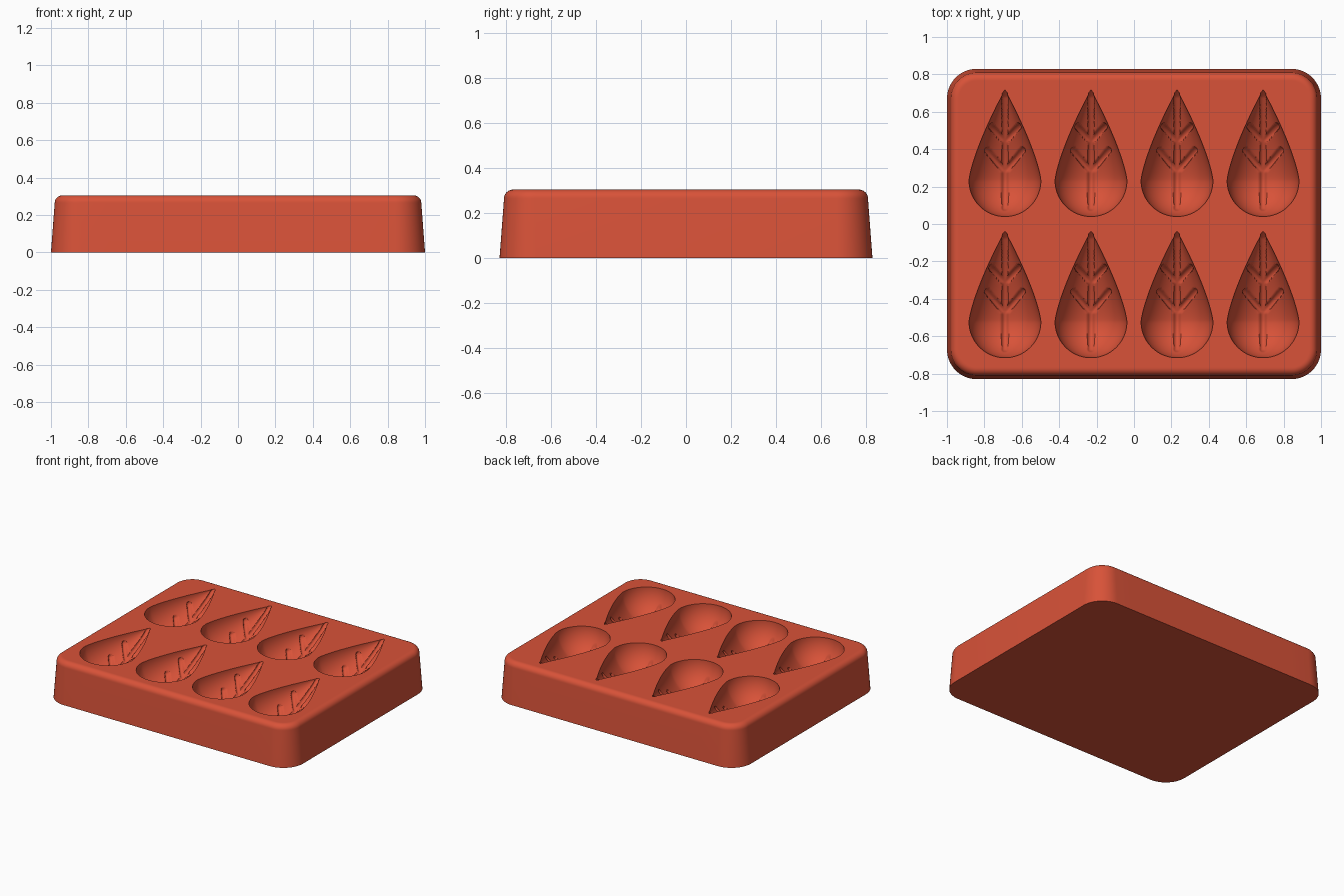
import bpy, bmesh, math
from mathutils import Vector
from mathutils.geometry import intersect_point_line

cube = bpy.data.objects.get("Cube")
if cube:
    bpy.data.objects.remove(cube)

HEIGHT = 0.305
RADIUS, TIP = 0.192, 0.485      # leaf half width, length from widest point to tip
VEIN = 0.016                    # groove radius
COLUMNS = (-0.69, -0.23, 0.23, 0.69)
ROWS = (-0.523, 0.232)
CORNER = 14                     # segments in each rounded corner
ARC = 80                        # segments across a bowl


def rounded_rect(inset, z):
    """Counterclockwise outline with extra points where the leaf axes meet it."""
    hx, hy, r = 1 - inset, 0.83 - inset, 0.16 - inset
    points = []
    for q, (sx, sy) in enumerate(((1, 1), (-1, 1), (-1, -1), (1, -1))):
        for i in range(CORNER + 1):
            a = (q + i / CORNER) * math.pi / 2
            points.append((sx * (hx - r) + r * math.cos(a), sy * (hy - r) + r * math.sin(a), z))
        if q in (0, 2):
            points += [(-sx * x, sy * hy, z) for x in COLUMNS]
    return points


def half_width(y):
    if y < 0:
        return math.sqrt(max(RADIUS ** 2 - y * y, 0))
    return RADIUS * (1 - (y / TIP) ** 1.35)


def vein_path(start, end, steps):
    """Points along a vein, laid on the surface of the bowl."""
    path = []
    for i in range(steps + 1):
        x, y = Vector(start).lerp(Vector(end), i / steps)
        path.append(Vector((x, y, -math.sqrt(max(half_width(y) ** 2 - x * x, 0)))))
    return list(zip(path, path[1:]))


def distance(point, segments):
    best = 1
    for a, b in segments:
        t = intersect_point_line(point, a, b)[1]
        best = min(best, (point - a.lerp(b, min(max(t, 0), 1))).length)
    return best


# Midrib and two pairs of side veins
veins = vein_path((0, -0.15), (0, TIP - 0.01), 24)
for side in (-1, 1):
    veins += vein_path((0, 0.05), (side * 0.095, 0.165), 8)
    veins += vein_path((0, 0.21), (side * 0.075, 0.295), 8)

# Leaf bowl: half of a revolved teardrop, pushed outward along the veins
stations = [-RADIUS * math.cos(math.pi / 2 * i / 36) for i in range(1, 36)]
stations += [TIP * i / 72 for i in range(72)]
bowl = []
for y in stations:
    w = half_width(y)
    row = []
    for k in range(ARC + 1):
        a = math.pi * (k / ARC - 0.5)
        direction = Vector((math.sin(a), 0, -math.cos(a)))
        d = distance(Vector((0, y, 0)) + direction * w, veins)
        groove = math.sqrt(max(VEIN ** 2 - d * d, 0)) * min(1, w / 0.02)
        point = Vector((0, y, 0)) + direction * (w + groove)
        if k in (0, ARC):
            point.z = 0
        row.append(point)
    bowl.append(row)


def add_bowl(bm, x, y):
    """Add one cavity and return its left and right rims, blunt end to tip."""
    centre = Vector((x, y, HEIGHT))
    heel = bm.verts.new(centre + Vector((0, -RADIUS, 0)))
    tip = bm.verts.new(centre + Vector((0, TIP, 0)))
    grid = [[bm.verts.new(centre + p) for p in row] for row in bowl]
    for k in range(ARC):
        bm.faces.new((heel, grid[0][k], grid[0][k + 1]))
        bm.faces.new((tip, grid[-1][k + 1], grid[-1][k]))
        for a, b in zip(grid, grid[1:]):
            bm.faces.new((a[k], b[k], b[k + 1], a[k + 1]))
    return [[heel] + [row[k] for row in grid] + [tip] for k in (0, -1)]


# Tray body: drafted walls and a rounded upper edge
bm = bmesh.new()
levels = [(0, 0), (0.02, HEIGHT - 0.04)]
for k in range(1, 9):
    a = k * math.pi / 16
    levels.append((0.02 + 0.04 * (1 - math.cos(a)), HEIGHT - 0.04 + 0.04 * math.sin(a)))
levels.append((0.065, HEIGHT))
loops = [[bm.verts.new(p) for p in rounded_rect(d, z)] for d, z in levels]
for a, b in zip(loops, loops[1:]):
    for i in range(len(a)):
        bm.faces.new((a[i - 1], a[i], b[i], b[i - 1]))
bm.faces.new(loops[0][::-1])

# Cavities, four columns of two
left_sides, right_sides = [], []
for x in COLUMNS:
    left, right = [], []
    for y in ROWS:
        rims = add_bowl(bm, x, y)
        left += rims[0]
        right += rims[1]
    left_sides.append(left)
    right_sides.append(right[::-1])

# Flat top: one strip between each pair of neighbouring leaf axes
top = loops[-1]
count = len(COLUMNS)
back = [CORNER + count - i for i in range(count)]
front = [3 * (CORNER + 1) + count + i for i in range(count)]
bm.faces.new(left_sides[0] + top[back[0]:front[0] + 1])
bm.faces.new(top[front[-1]:] + top[:back[-1] + 1] + right_sides[-1])
for i in range(1, count):
    bm.faces.new(left_sides[i] + [top[back[i]], top[back[i - 1]]]
                 + right_sides[i - 1] + [top[front[i - 1]], top[front[i]]])

bmesh.ops.recalc_face_normals(bm, faces=bm.faces)
mesh = bpy.data.meshes.new("leaf_mould_tray")
bm.to_mesh(mesh)
bm.free()
tray = bpy.data.objects.new("leaf_mould_tray", mesh)
bpy.context.collection.objects.link(tray)

# Single flat colour
clay = bpy.data.materials.new("terracotta_red")
clay.use_nodes = True
colour = (0.69, 0.085, 0.04, 1)
clay.diffuse_color = colour
clay.node_tree.nodes["Principled BSDF"].inputs["Base Color"].default_value = colour
mesh.materials.append(clay)

bpy.ops.object.select_all(action="DESELECT")
bpy.context.view_layer.objects.active = tray
tray.select_set(True)
bpy.ops.object.shade_smooth_by_angle(angle=math.radians(40))
